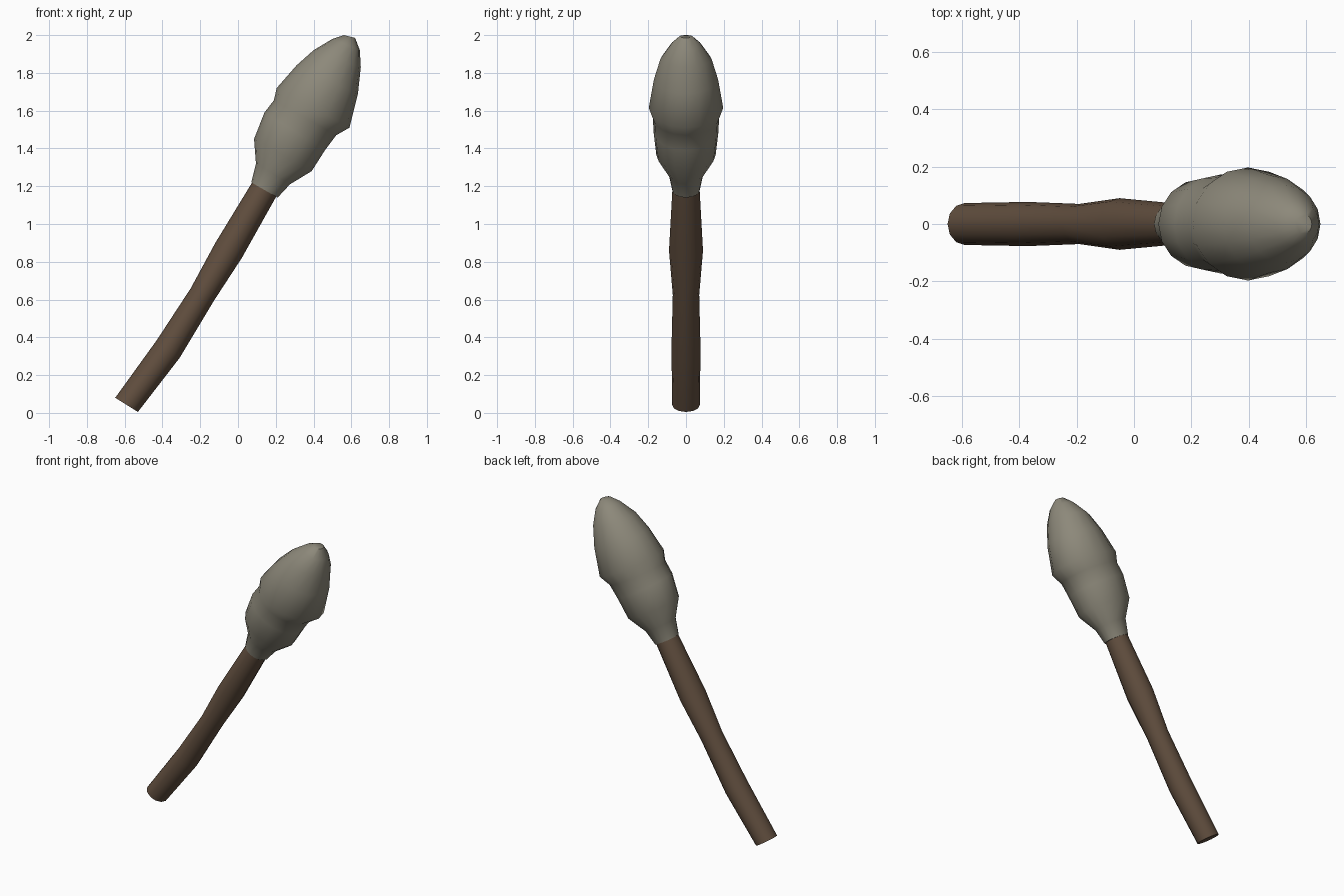
import bpy, bmesh, math
from mathutils import Vector

if "Cube" in bpy.data.objects:
    bpy.data.objects.remove(bpy.data.objects["Cube"])


def material(name, rgb):
    m = bpy.data.materials.new(name)
    m.diffuse_color = (*rgb, 1)
    m.use_nodes = True
    m.node_tree.nodes["Principled BSDF"].inputs["Base Color"].default_value = m.diffuse_color
    return m


def loft(name, sections, sides, mat):
    """Elliptical rings: left (x, z), right (x, z) edge points and half width in y."""
    bm = bmesh.new()
    rings = []
    for lx, lz, rx, rz, w in sections:
        c = Vector(((lx + rx) / 2, 0, (lz + rz) / 2))
        u = Vector(((rx - lx) / 2, 0, (rz - lz) / 2))
        v = Vector((0, w, 0))
        rings.append([bm.verts.new(c + u * math.cos(a) + v * math.sin(a))
                      for a in (2 * math.pi * i / sides for i in range(sides))])
    for a, b in zip(rings, rings[1:]):
        for i in range(sides):
            j = (i + 1) % sides
            bm.faces.new((a[i], a[j], b[j], b[i]))
    bm.faces.new(rings[0][::-1])
    bm.faces.new(rings[-1])
    bmesh.ops.recalc_face_normals(bm, faces=bm.faces)
    me = bpy.data.meshes.new(name)
    bm.to_mesh(me)
    bm.free()
    ob = bpy.data.objects.new(name, me)
    bpy.context.collection.objects.link(ob)
    me.materials.append(mat)
    bpy.ops.object.select_all(action='DESELECT')
    ob.select_set(True)
    bpy.context.view_layer.objects.active = ob
    bpy.ops.object.shade_smooth_by_angle(angle=math.radians(50))
    return ob


wood = material("dark_wood", (0.12, 0.077, 0.049))
cloth = material("grey_wrap", (0.265, 0.248, 0.195))

# slightly crooked wooden handle
loft("handle", [
    (-0.65, 0.08, -0.53, 0.005, 0.073),
    (-0.43, 0.385, -0.31, 0.29, 0.077),
    (-0.25, 0.66, -0.13, 0.59, 0.07),
    (-0.12, 0.90, 0.02, 0.82, 0.09),
    (0.075, 1.22, 0.205, 1.15, 0.072),
], 12, wood)

# wrapped head: lower bulge, a step, then the pointed upper bulb
loft("head", [
    (0.07, 1.22, 0.21, 1.14, 0.073),
    (0.095, 1.32, 0.275, 1.21, 0.092),
    (0.085, 1.45, 0.39, 1.28, 0.157),
    (0.14, 1.59, 0.46, 1.39, 0.172),
    (0.19, 1.655, 0.52, 1.47, 0.175),
    (0.205, 1.72, 0.59, 1.51, 0.197),
    (0.31, 1.84, 0.635, 1.69, 0.17),
    (0.40, 1.92, 0.65, 1.83, 0.135),
    (0.50, 1.98, 0.645, 1.92, 0.08),
    (0.56, 2.0, 0.62, 1.985, 0.035),
], 16, cloth)
